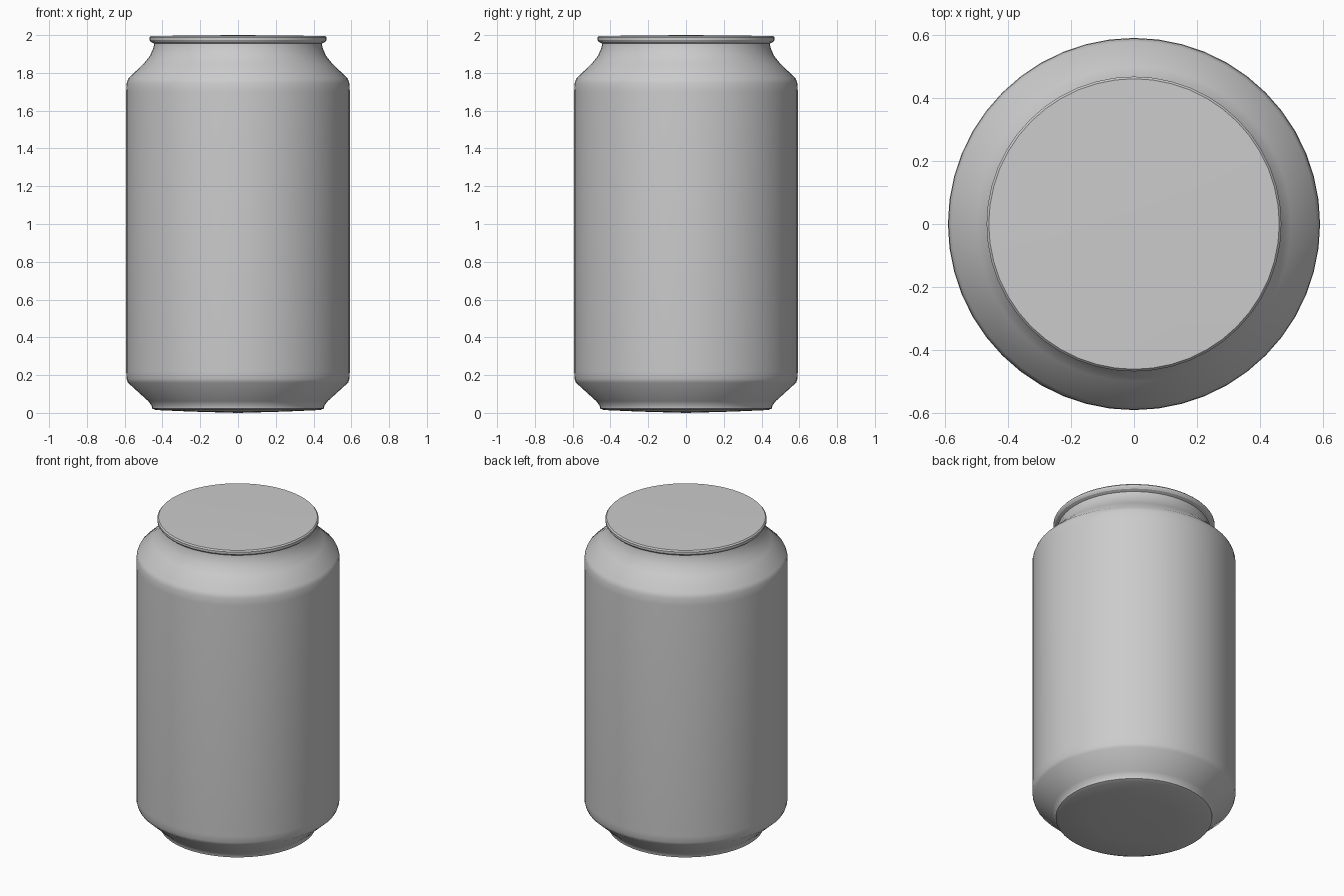
import bpy, bmesh, math

if "Cube" in bpy.data.objects:
    bpy.data.objects.remove(bpy.data.objects["Cube"])

SEGMENTS = 48


def lathe(name, profile):
    """Revolve a (radius, height) profile around z into a closed solid."""
    bm = bmesh.new()
    rings = []
    for r, z in profile:
        if r == 0:
            rings.append([bm.verts.new((0, 0, z))] * SEGMENTS)
        else:
            rings.append([bm.verts.new((r * math.cos(2 * math.pi * i / SEGMENTS),
                                        r * math.sin(2 * math.pi * i / SEGMENTS), z))
                          for i in range(SEGMENTS)])
    for low, high in zip(rings, rings[1:]):
        for i in range(SEGMENTS):
            j = (i + 1) % SEGMENTS
            bm.faces.new(dict.fromkeys((low[i], low[j], high[j], high[i])))
    bmesh.ops.recalc_face_normals(bm, faces=bm.faces)
    mesh = bpy.data.meshes.new(name)
    bm.to_mesh(mesh)
    bm.free()
    obj = bpy.data.objects.new(name, mesh)
    bpy.context.collection.objects.link(obj)
    bpy.context.view_layer.objects.active = obj
    obj.select_set(True)
    bpy.ops.object.shade_smooth_by_angle(angle=math.radians(30))
    obj.select_set(False)
    return obj


# One revolved shell: base, tapered foot, wall, shoulder, neck, rim and lid
can = lathe("can_body", [
    (0, 0.0), (0.25, 0.007), (0.435, 0.015), (0.455, 0.023),  # slightly domed base
    (0.457, 0.038), (0.475, 0.062),                           # foot ring
    (0.583, 0.16), (0.59, 0.18),                              # lower taper
    (0.592, 0.22), (0.592, 1.70), (0.59, 1.745),              # straight wall
    (0.58, 1.772), (0.50, 1.848), (0.465, 1.892),             # shoulder
    (0.447, 1.935), (0.444, 1.955),                           # neck
    (0.462, 1.964), (0.469, 1.975), (0.469, 1.987),           # rolled rim
    (0.462, 1.995), (0.25, 1.998), (0, 2.0),                  # lid
])
